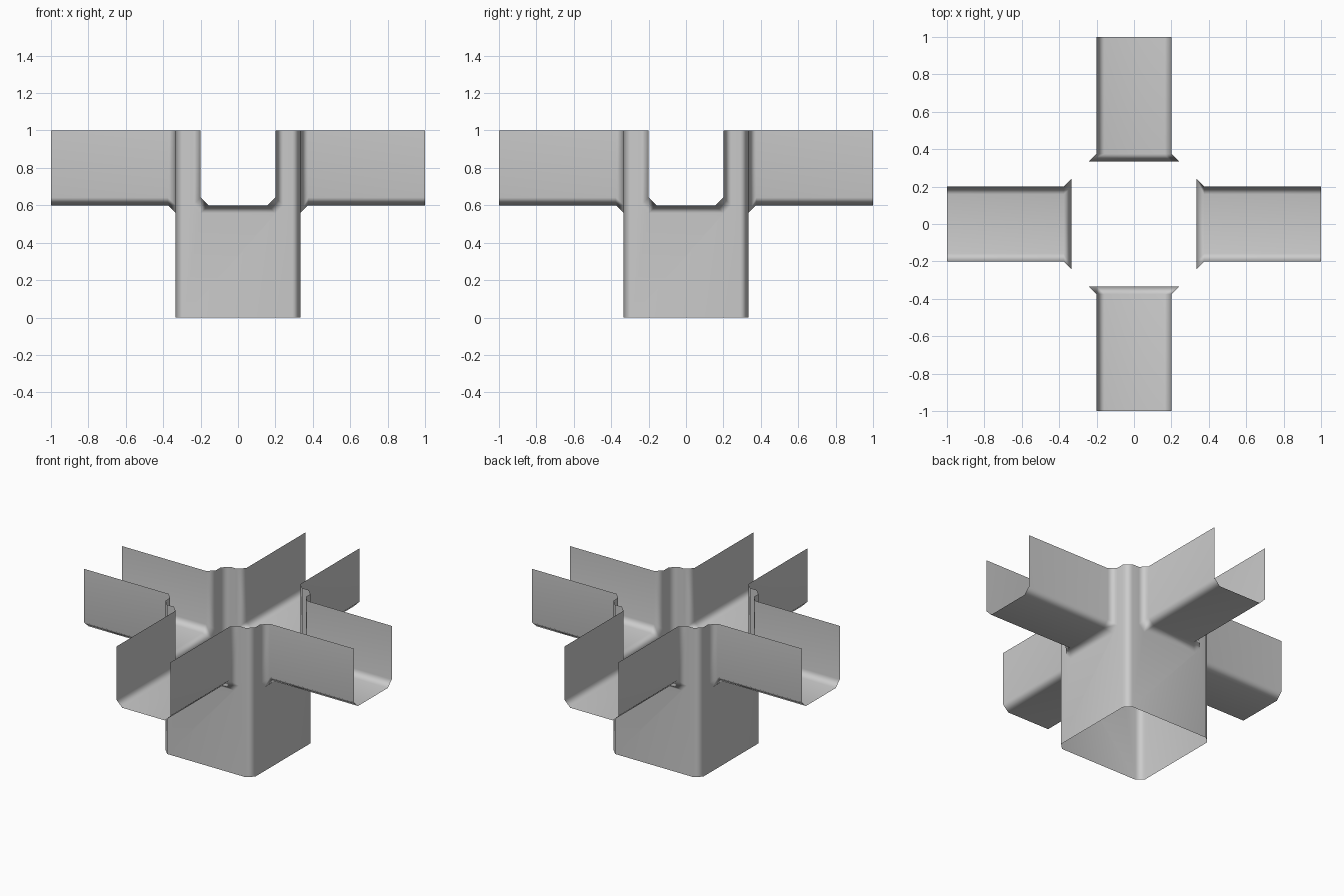
import bpy, bmesh, math
from mathutils import Matrix, Vector

cube = bpy.data.objects.get("Cube")
if cube:
    bpy.data.objects.remove(cube, do_unlink=True)

TOP = 1.0        # rim height
HALF = 1 / 3     # half width of the square tube
CUT = 0.042      # chamfer size on every bend
ARM = 0.2        # half width of a channel arm
FLOOR = 0.6      # channel floor height
INNER = HALF - CUT


def channel(x, half, floor):
    """Open U section with chamfered lower corners, across y at a given x."""
    side = [(half - CUT, floor), (half, floor + CUT), (half, TOP)]
    pts = [(-y, z) for y, z in reversed(side)] + side
    return [Vector((x, y, z)) for y, z in pts]


def quarter():
    """Faces of one arm, its tube wall and one tube corner."""
    end = channel(1.0, ARM, FLOOR)
    neck = channel(HALF + CUT, ARM, FLOOR)
    mouth = channel(HALF, ARM + CUT, FLOOR - CUT)
    faces = []
    # Channel arm and the flare at its root
    for a, b in ((end, neck), (neck, mouth)):
        for i in range(len(a) - 1):
            faces.append([a[i], b[i], b[i + 1], a[i + 1]])
    # Tube wall with the channel opening
    faces.append([Vector((HALF, -INNER, 0)), Vector((HALF, INNER, 0)),
                  Vector((HALF, INNER, TOP)), *reversed(mouth),
                  Vector((HALF, -INNER, TOP))])
    # Chamfered tube corner
    faces.append([Vector((HALF, INNER, 0)), Vector((INNER, HALF, 0)),
                  Vector((INNER, HALF, TOP)), Vector((HALF, INNER, TOP))])
    return faces


# Four quarters turned around the tube and welded
bm = bmesh.new()
for turn in range(4):
    spin = Matrix.Rotation(turn * math.pi / 2, 3, 'Z')
    for face in quarter():
        bm.faces.new([bm.verts.new(spin @ p) for p in face])
bmesh.ops.remove_doubles(bm, verts=bm.verts, dist=0.001)

mesh = bpy.data.meshes.new("four_way_channel_joint")
bm.to_mesh(mesh)
bm.free()
joint = bpy.data.objects.new("four_way_channel_joint", mesh)
bpy.context.collection.objects.link(joint)

# Plain grey finish
grey = bpy.data.materials.new("plain_grey")
grey.use_nodes = True
colour = (0.6, 0.6, 0.6, 1)
grey.diffuse_color = colour
grey.node_tree.nodes["Principled BSDF"].inputs["Base Color"].default_value = colour
mesh.materials.append(grey)

# Soft bends between flat panels
bpy.ops.object.select_all(action='DESELECT')
joint.select_set(True)
bpy.context.view_layer.objects.active = joint
bpy.ops.object.shade_smooth_by_angle(angle=math.radians(65))
weighted = joint.modifiers.new("flat_panels", 'WEIGHTED_NORMAL')
weighted.keep_sharp = True
